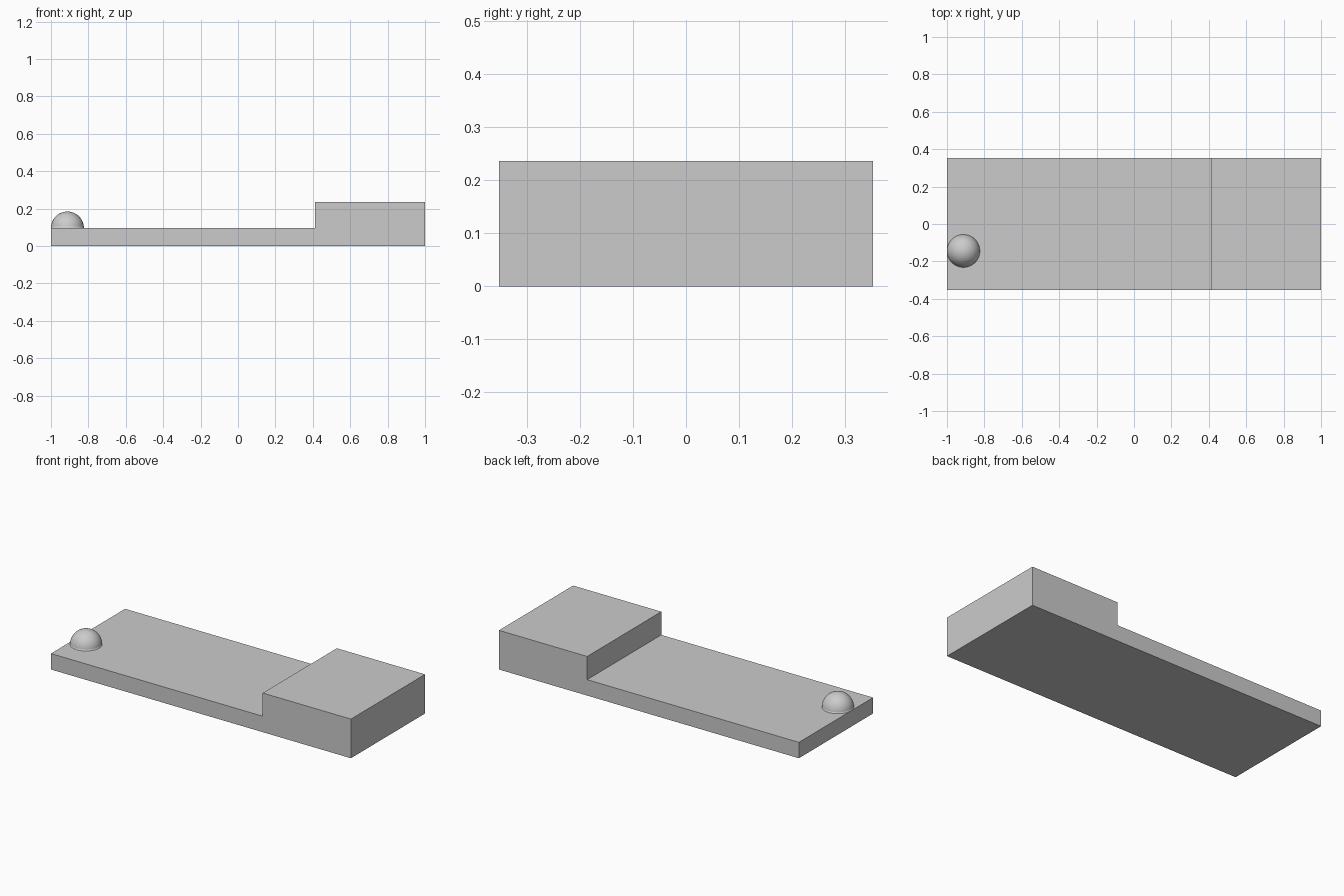
import bpy
import bmesh

cube = bpy.data.objects.get("Cube")
if cube:
    bpy.data.objects.remove(cube, do_unlink=True)

DEPTH = 0.706
SLAB_TOP = 0.096
BLOCK_TOP = 0.236
STEP_X = 0.412
DOME_R = 0.088

# Single grey material
grey = bpy.data.materials.new("plain grey")
grey.use_nodes = True
colour = (0.6, 0.6, 0.6, 1)
grey.diffuse_color = colour
grey.node_tree.nodes["Principled BSDF"].inputs["Base Color"].default_value = colour


def add_object(name, bm):
    bmesh.ops.recalc_face_normals(bm, faces=bm.faces)
    mesh = bpy.data.meshes.new(name)
    bm.to_mesh(mesh)
    bm.free()
    mesh.materials.append(grey)
    obj = bpy.data.objects.new(name, mesh)
    bpy.context.collection.objects.link(obj)
    return obj


# Stepped base: side profile extruded along the depth
profile = [(-1, 0), (1, 0), (1, BLOCK_TOP), (STEP_X, BLOCK_TOP),
           (STEP_X, SLAB_TOP), (-1, SLAB_TOP)]
bm = bmesh.new()
front = bm.faces.new([bm.verts.new((x, -DEPTH / 2, z)) for x, z in profile])
extruded = bmesh.ops.extrude_face_region(bm, geom=[front], use_keep_orig=True)
back_verts = [v for v in extruded["geom"] if isinstance(v, bmesh.types.BMVert)]
bmesh.ops.translate(bm, verts=back_verts, vec=(0, DEPTH, 0))
add_object("stepped_base", bm)

# Dome knob: upper half of a sphere resting on the low end
bm = bmesh.new()
bmesh.ops.create_uvsphere(bm, u_segments=48, v_segments=24, radius=DOME_R)
bmesh.ops.bisect_plane(bm, geom=bm.verts[:] + bm.edges[:] + bm.faces[:],
                       plane_co=(0, 0, 0), plane_no=(0, 0, 1), clear_inner=True)
dome = add_object("dome_knob", bm)
dome.location = (DOME_R - 1, -0.144, SLAB_TOP)
dome.data.shade_smooth()
